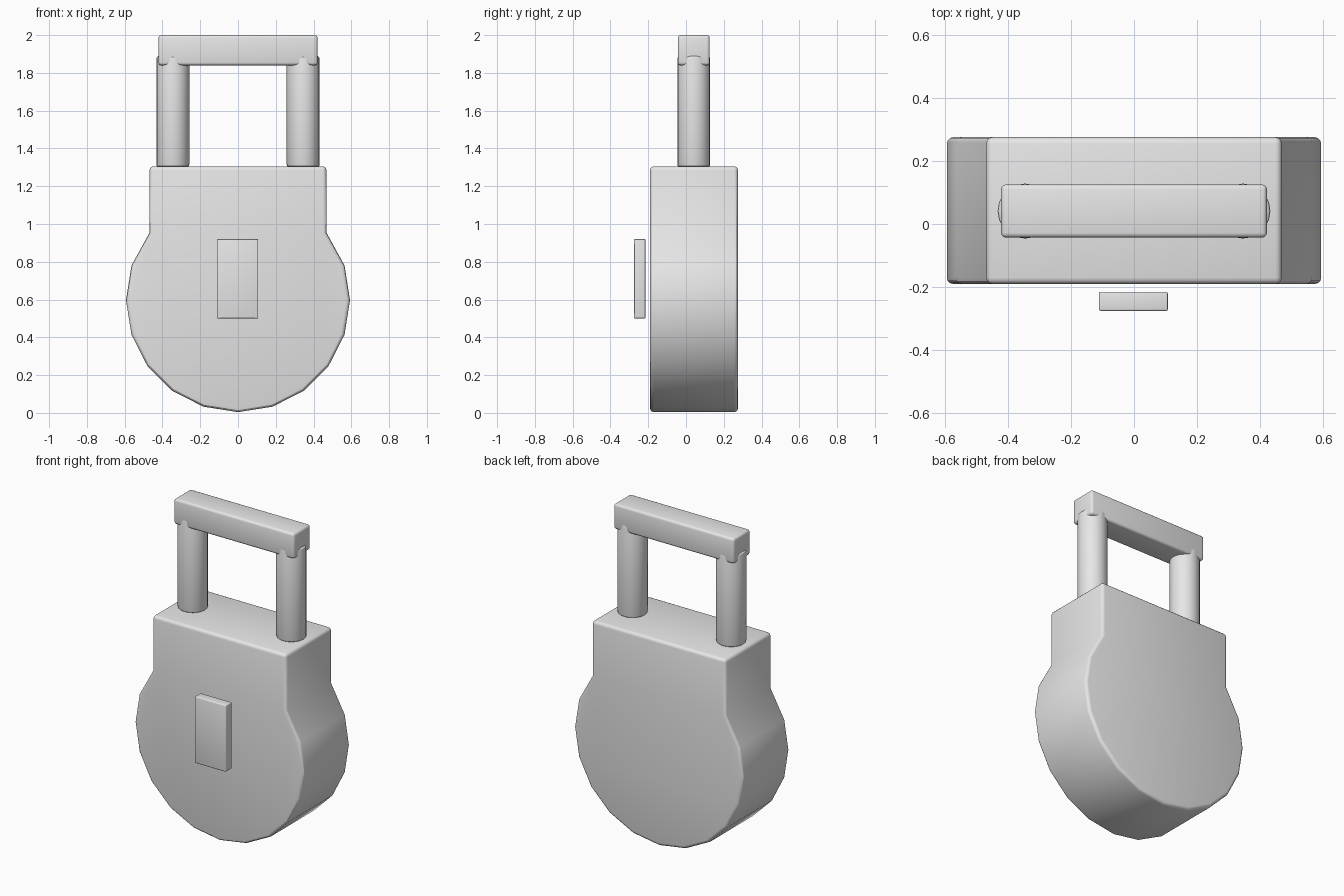
import bpy, bmesh
from math import sin, cos, radians

cube = bpy.data.objects.get("Cube")
if cube:
    bpy.data.objects.remove(cube, do_unlink=True)

metal = bpy.data.materials.new("light grey metal")
metal.use_nodes = True
GREY = (0.8, 0.8, 0.8, 1)
metal.diffuse_color = GREY
metal.node_tree.nodes["Principled BSDF"].inputs["Base Color"].default_value = GREY


def finish(obj, name, width):
    """Name, colour, bevel and smooth a part."""
    obj.name = obj.data.name = name
    obj.data.materials.append(metal)
    bevel = obj.modifiers.new("Soft edges", "BEVEL")
    bevel.width = width
    bevel.segments = 3
    bevel.limit_method = "ANGLE"
    bevel.angle_limit = radians(30)
    bpy.ops.object.select_all(action="DESELECT")
    obj.select_set(True)
    bpy.context.view_layer.objects.active = obj
    bpy.ops.object.modifier_apply(modifier=bevel.name)
    bpy.ops.object.shade_smooth_by_angle(angle=radians(30))


def box(name, centre, size, width):
    bpy.ops.mesh.primitive_cube_add(size=1, location=centre)
    obj = bpy.context.object
    obj.scale = size
    bpy.ops.object.transform_apply(location=False, rotation=False, scale=True)
    finish(obj, name, width)


# Lock body: twenty-sided round case with a square shoulder on top
R, MID, FRONT, BACK = 0.593, 0.597, -0.19, 0.275
outline = [(R * cos(radians(a)), MID + R * sin(radians(a)))
           for a in range(-198, 19, 18)]
outline += [(0.468, 0.955), (0.468, 1.305), (-0.468, 1.305), (-0.468, 0.955)]
bm = bmesh.new()
face = bm.faces.new([bm.verts.new((x, FRONT, z)) for x, z in outline])
back = bmesh.ops.extrude_face_region(bm, geom=[face])["geom"]
bmesh.ops.translate(bm, vec=(0, BACK - FRONT, 0),
                    verts=[v for v in back if isinstance(v, bmesh.types.BMVert)])
bmesh.ops.recalc_face_normals(bm, faces=bm.faces)
mesh = bpy.data.meshes.new("lock_body")
bm.to_mesh(mesh)
bm.free()
body = bpy.data.objects.new("lock_body", mesh)
bpy.context.collection.objects.link(body)
finish(body, "lock_body", 0.02)

# Shackle: two round posts joined by a square bar
for side, x in (("left", 0.345), ("right", -0.345)):
    bpy.ops.mesh.primitive_cylinder_add(vertices=20, radius=0.087, depth=0.59,
                                        location=(x, 0.041, 1.595),
                                        rotation=(0, 0, radians(90)))
    finish(bpy.context.object, side + "_shackle_post", 0.015)
box("shackle_bar", (0, 0.041, 1.92), (0.842, 0.168, 0.16), 0.015)

# Raised keyhole plate standing just off the front
box("keyhole_plate", (-0.002, -0.245, 0.71), (0.218, 0.06, 0.42), 0.005)
